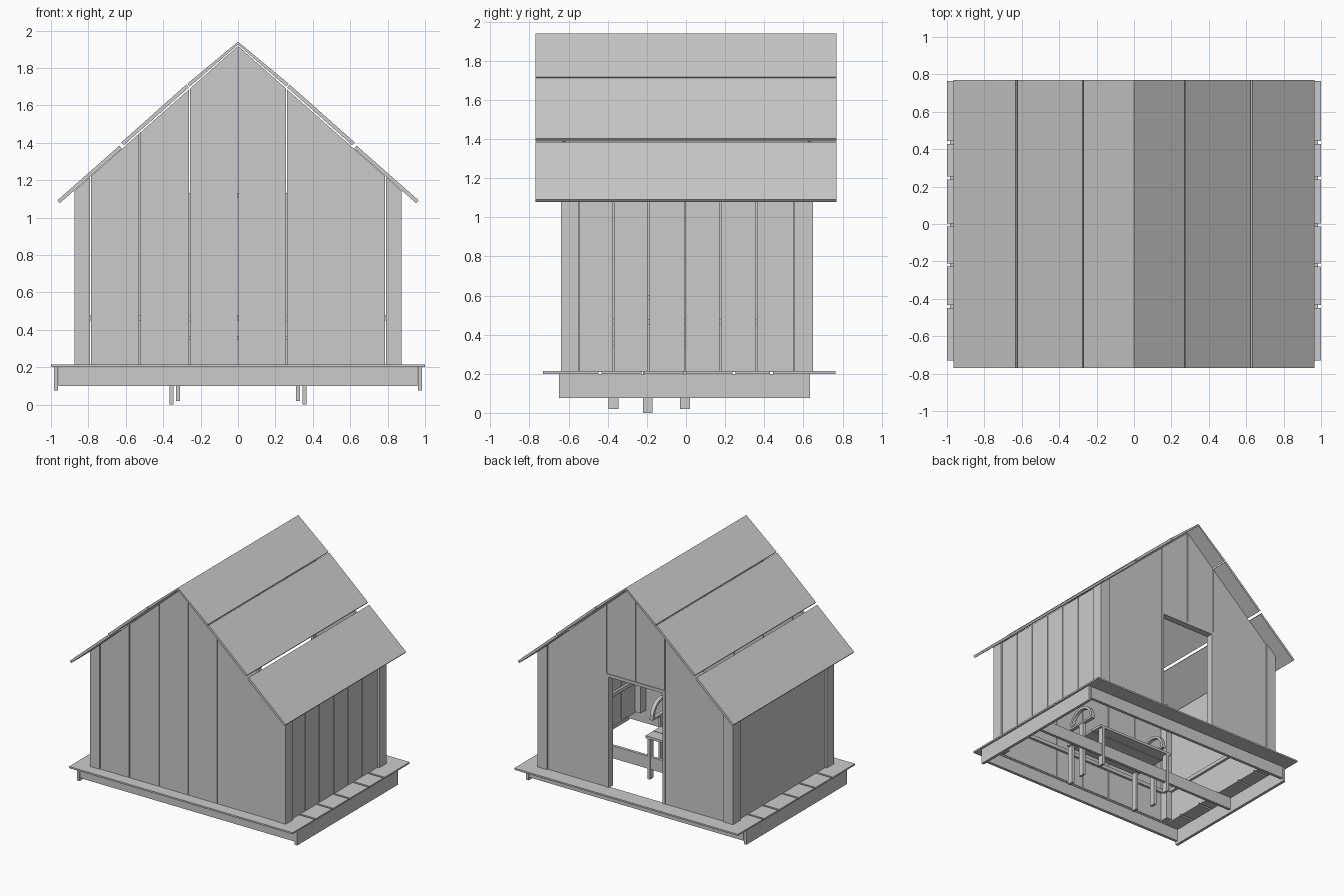
import bpy, bmesh, math

if "Cube" in bpy.data.objects:
    bpy.data.objects.remove(bpy.data.objects["Cube"])

wood = bpy.data.materials.new("grey wood")
wood.diffuse_color = (0.6, 0.6, 0.6, 1)
wood.use_nodes = True
wood.node_tree.nodes["Principled BSDF"].inputs["Base Color"].default_value = wood.diffuse_color


def finish(name, bm):
    bmesh.ops.recalc_face_normals(bm, faces=bm.faces)
    me = bpy.data.meshes.new(name)
    bm.to_mesh(me)
    bm.free()
    me.materials.append(wood)
    ob = bpy.data.objects.new(name, me)
    bpy.context.collection.objects.link(ob)
    return ob


def prism(name, pts, y0, y1):
    """Extrude an (x, z) outline from y0 to y1."""
    bm = bmesh.new()
    a = [bm.verts.new((x, y0, z)) for x, z in pts]
    b = [bm.verts.new((x, y1, z)) for x, z in pts]
    bm.faces.new(a)
    bm.faces.new(b[::-1])
    for i in range(len(pts)):
        j = (i + 1) % len(pts)
        bm.faces.new((a[i], b[i], b[j], a[j]))
    return finish(name, bm)


def box(name, x0, x1, y0, y1, z0, z1):
    return prism(name, [(x0, z0), (x1, z0), (x1, z1), (x0, z1)], y0, y1)


def roof_z(x):
    """Underside of the roof at x."""
    return 1.917 - 0.886 * abs(x)


def gable_plank(name, x0, x1, y0, y1, z0=0.21):
    prism(name, [(x0, z0), (x1, z0), (x1, roof_z(x1)), (x0, roof_z(x0))], y0, y1)


G = 0.003  # half gap between boards

# Gable walls: front is closed, back has the doorway
for x0, x1 in [(-0.79, -0.525), (-0.525, -0.26), (-0.26, 0), (0, 0.26), (0.26, 0.79)]:
    gable_plank("front_wall_plank", x0 + G, x1 - G, -0.635, -0.615)
for x0, x1, z0 in [(-0.79, -0.26, 0.21), (-0.26, 0, 1.13), (0, 0.26, 1.13), (0.26, 0.79, 0.21)]:
    gable_plank("back_wall_plank", x0 + G, x1 - G, 0.62, 0.64, z0)

# Corner posts
for s in (-1, 1):
    for y0, y1 in [(-0.64, -0.55), (0.555, 0.65)]:
        gable_plank("corner_post", s * 0.79, s * 0.875, y0, y1)

# Side walls: gapped boards on the right, closed panel on the left
ys = [-0.55, -0.37, -0.19, -0.005, 0.175, 0.36, 0.555]
for y0, y1 in zip(ys, ys[1:]):
    box("right_wall_plank", 0.84, 0.86, y0 + G, y1 - G, 0.21, 1.15)
box("left_wall_panel", -0.86, -0.84, -0.55, 0.555, 0.21, 1.15)

# Inner wall rails
for s in (-1, 1):
    box("side_rail", s * 0.82, s * 0.84, -0.55, 0.555, 0.45, 0.48)
box("front_rail", -0.79, 0.79, -0.615, -0.595, 0.45, 0.48)

# Door frame
for s in (-1, 1):
    box("door_jamb", s * 0.24, s * 0.262, 0.59, 0.645, 0.21, 1.13)
box("door_lintel", -0.262, 0.262, 0.59, 0.645, 1.105, 1.13)

# Roof boards, three on each slope
for s in (-1, 1):
    for (x0, z0), (x1, z1) in [((0.0, 1.94), (0.275, 1.712)),
                               ((0.272, 1.715), (0.628, 1.398)),
                               ((0.63, 1.388), (0.97, 1.088))]:
        l = math.hypot(x1 - x0, z1 - z0)
        ux, uz = (x1 - x0) / l, (z1 - z0) / l
        x1, z1 = x1 - ux * 0.006, z1 - uz * 0.006
        if x0 > 0:
            x0, z0 = x0 + ux * 0.006, z0 + uz * 0.006
        nx, nz = uz * 0.02, -ux * 0.02
        nx0 = nx if x0 > 0 else 0
        pts = [(x0, z0), (x1, z1), (x1 + nx, z1 + nz), (x0 + nx0, z0 + nz)]
        prism("roof_board", [(s * x, z) for x, z in pts], -0.77, 0.77)

# Deck ring: long boards front and back, short cut boards at the sides
box("front_deck_board", -1, 1, -0.73, -0.62, 0.2, 0.213)
box("back_deck_board", -1, 1, 0.63, 0.765, 0.2, 0.213)
cuts = [-0.62, -0.44, -0.22, -0.005, 0.245, 0.437, 0.63]
for s in (-1, 1):
    for i, (y0, y1) in enumerate(zip(cuts, cuts[1:])):
        a = y0 if i == 0 else y0 + 0.008
        b = y1 if i == 5 else y1 - 0.008
        box("side_deck_board", s * 0.84, s * 1.0, a, b, 0.2, 0.213)

# Floor frame
for s in (-1, 1):
    box("side_beam", s * 0.962, s * 0.985, -0.65, 0.635, 0.075, 0.2)
for y in (-0.637, 0.0, 0.622):
    box("cross_beam", -0.96, 0.96, y - 0.012, y + 0.012, 0.1, 0.2)

# Bench inside, its legs reaching below the deck
for i in range(4):
    y = -0.39 + i * 0.103
    box("bench_slat", -0.35, 0.35, y + G, y + 0.1, 0.345, 0.365)
for s in (-1, 1):
    for y in (-0.37, -0.005):
        box("bench_leg", s * 0.31, s * 0.332, y - 0.025, y + 0.025, 0.02, 0.345)
    box("arm_post", s * 0.345, s * 0.367, -0.22, -0.17, 0.0, 0.47)
    # Curved arm: half ring in the side plane
    bm = bmesh.new()
    rings = []
    for k in range(13):
        t = math.pi * k / 12
        c, d = math.cos(t), math.sin(t)
        rings.append([bm.verts.new((s * x, -0.195 + r * c, 0.47 + r * d))
                      for x, r in ((0.34, 0.11), (0.37, 0.11), (0.37, 0.13), (0.34, 0.13))])
    for a, b in zip(rings, rings[1:]):
        for i in range(4):
            bm.faces.new((a[i], a[(i + 1) % 4], b[(i + 1) % 4], b[i]))
    bm.faces.new(rings[0])
    bm.faces.new(rings[-1][::-1])
    finish("bench_arm", bm)
    box("arm_base", s * 0.34, s * 0.37, -0.325, -0.065, 0.455, 0.47)
